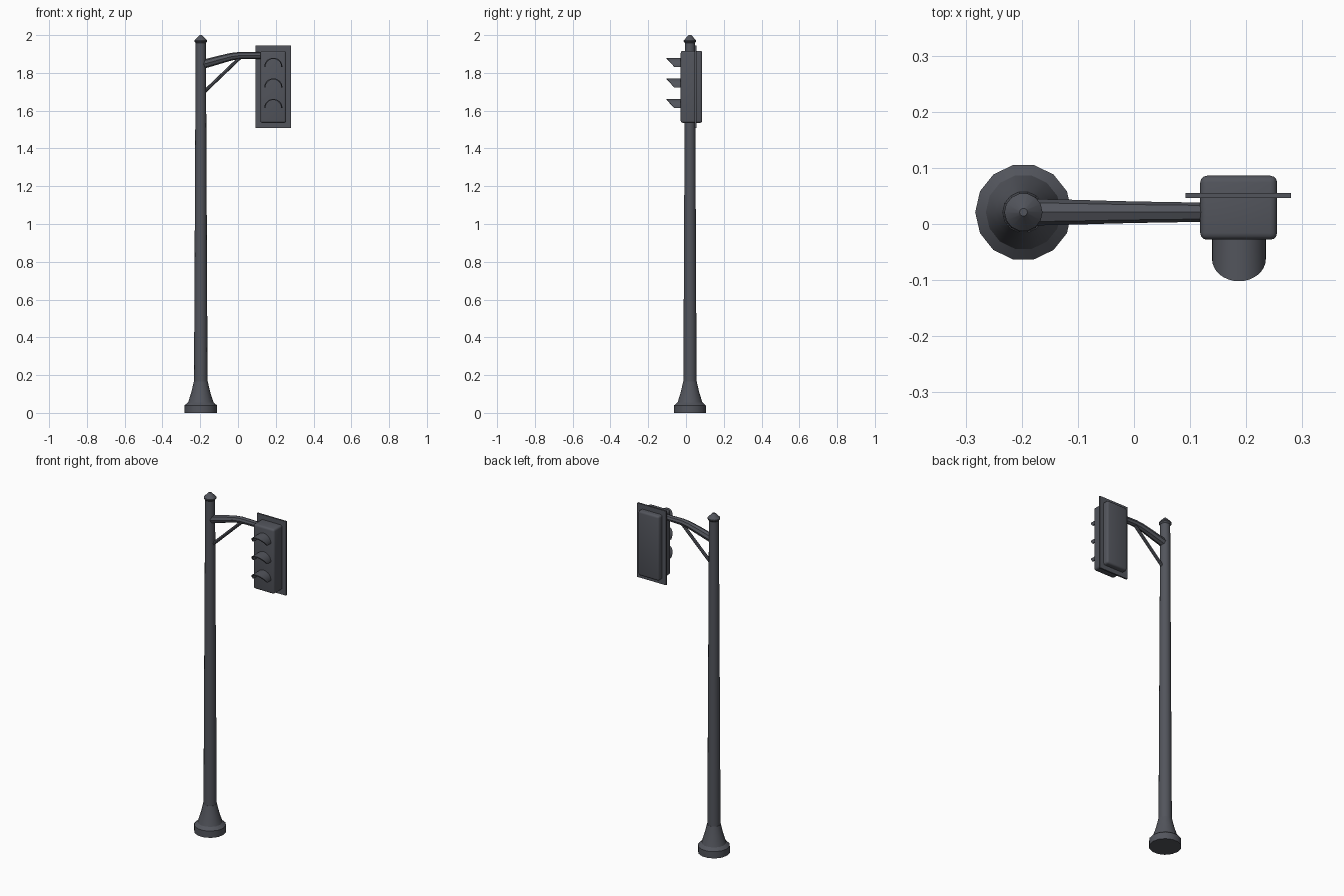
import bpy, bmesh
from math import sin, cos, pi, radians

if "Cube" in bpy.data.objects:
    bpy.data.objects.remove(bpy.data.objects["Cube"], do_unlink=True)

POLE_X, POLE_Y = -0.197, 0.021
HEAD_X = 0.187

paint = bpy.data.materials.new("dark grey paint")
paint.use_nodes = True
colour = (0.085, 0.09, 0.107, 1)
paint.diffuse_color = colour
paint.node_tree.nodes["Principled BSDF"].inputs["Base Color"].default_value = colour


def finish(obj):
    obj.data.materials.clear()
    obj.data.materials.append(paint)
    bpy.ops.object.select_all(action="DESELECT")
    obj.select_set(True)
    bpy.context.view_layer.objects.active = obj
    if obj.type == "CURVE":
        bpy.ops.object.convert(target="MESH")
    bpy.ops.object.shade_smooth_by_angle(angle=radians(32))
    return obj


def from_bmesh(name, bm):
    bmesh.ops.recalc_face_normals(bm, faces=bm.faces)
    mesh = bpy.data.meshes.new(name)
    bm.to_mesh(mesh)
    bm.free()
    obj = bpy.data.objects.new(name, mesh)
    bpy.context.collection.objects.link(obj)
    return finish(obj)


def lathe(name, profile, sides=14):
    """Capped solid of revolution from (radius, z) pairs, about the pole axis."""
    bm = bmesh.new()
    rings = [[bm.verts.new((POLE_X + r * cos(2 * pi * i / sides),
                            POLE_Y + r * sin(2 * pi * i / sides), z))
              for i in range(sides)] for r, z in profile]
    for low, high in zip(rings, rings[1:]):
        for i in range(sides):
            j = (i + 1) % sides
            bm.faces.new((low[i], low[j], high[j], high[i]))
    bm.faces.new(rings[0])
    bm.faces.new(rings[-1])
    return from_bmesh(name, bm)


def box(name, low, high, bevel=0):
    bm = bmesh.new()
    bmesh.ops.create_cube(bm, size=1)
    for v in bm.verts:
        v.co = [(a + b) / 2 + c * (b - a) for a, b, c in zip(low, high, v.co)]
    if bevel:
        bmesh.ops.bevel(bm, geom=bm.edges[:], offset=bevel, segments=3,
                        profile=0.5, affect="EDGES")
    return from_bmesh(name, bm)


def tube(name, points, thickness):
    """Round bar through (x, z) points in the plane of the pole."""
    curve = bpy.data.curves.new(name, "CURVE")
    curve.dimensions = "3D"
    curve.bevel_depth = 1
    curve.bevel_resolution = 2
    curve.use_fill_caps = True
    spline = curve.splines.new("POLY")
    spline.points.add(len(points) - 1)
    for p, (x, z), r in zip(spline.points, points, thickness):
        p.co = (x, POLE_Y, z, 1)
        p.radius = r
    obj = bpy.data.objects.new(name, curve)
    bpy.context.collection.objects.link(obj)
    return finish(obj)


def visor(name, z, radius=0.048, wall=0.006, steps=16):
    """Half-round hood whose front edge slopes back towards its lower ends."""
    bm = bmesh.new()
    loops = []
    for i in range(steps + 1):
        a = pi * i / steps
        tip = -0.062 - 0.04 * sin(a)
        loops.append([bm.verts.new((HEAD_X + r * cos(a), y, z + r * sin(a)))
                      for r, y in ((radius, -0.02), (radius, tip),
                                   (radius - wall, tip), (radius - wall, -0.02))])
    for a, b in zip(loops, loops[1:]):
        for k in range(4):
            n = (k + 1) % 4
            bm.faces.new((a[k], a[n], b[n], b[k]))
    bm.faces.new(loops[0])
    bm.faces.new(loops[-1])
    return from_bmesh(name, bm)


# Pole with flared foot and cap
lathe("pole_foot", [(0.086, 0), (0.086, 0.04), (0.067, 0.056),
                    (0.05, 0.11), (0.037, 0.165)])
lathe("pole", [(0.036, 0.15), (0.027, 1.97)])
lathe("pole_cap", [(0.027, 1.958), (0.034, 1.966), (0.034, 1.972), (0.007, 2.0)])

# Arm and its brace
tube("arm", [(POLE_X, 1.842), (-0.1, 1.869), (-0.035, 1.886), (0.01, 1.892), (0.13, 1.892)],
     [0.024, 0.022, 0.02, 0.019, 0.017])
tube("arm_brace", [(POLE_X, 1.682), (0.01, 1.88)], [0.009, 0.009])

# Signal head
box("signal_housing", (0.118, -0.028, 1.535), (0.255, 0.086, 1.917), 0.012)
box("backplate", (0.092, 0.046, 1.508), (0.28, 0.055, 1.945))
for label, z in zip(("top", "middle", "bottom"), (1.832, 1.723, 1.614)):
    visor(label + "_visor", z)
